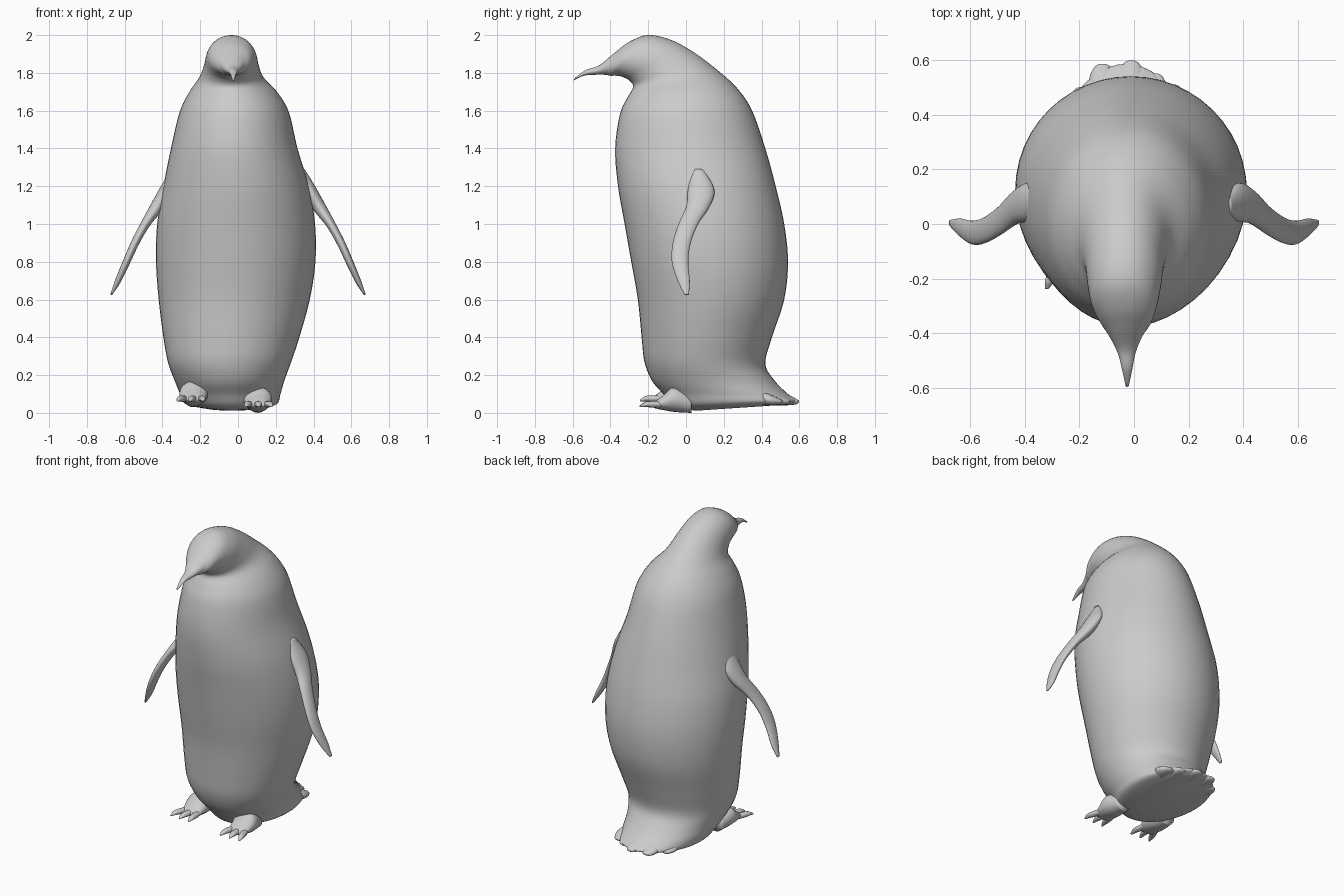
import bpy, bmesh, math
from mathutils import Vector


def catmull(p0, p1, p2, p3, t):
    return 0.5 * (2 * p1 + (p2 - p0) * t + (2 * p0 - 5 * p1 + 4 * p2 - p3) * t * t
                  + (3 * p1 - p0 - 3 * p2 + p3) * t ** 3)


def loft(name, rings, sides=32, steps=5):
    """Skin elliptical rings (end A, end B, half-width vector), smoothly interpolated."""
    keys = [[Vector(v) for v in r] for r in rings]
    n = len(keys)
    dense = []
    for i in range(n - 1):
        quad = [keys[max(0, min(n - 1, i + k))] for k in (-1, 0, 1, 2)]
        for s in range(steps):
            dense.append([catmull(*[q[c] for q in quad], s / steps) for c in range(3)])
    dense.append(keys[-1])
    bm = bmesh.new()
    loops = []
    for a, b, w in dense:
        mid, half = (a + b) / 2, (b - a) / 2
        loops.append([bm.verts.new(mid + half * math.cos(u) + w * math.sin(u))
                      for u in (2 * math.pi * k / sides for k in range(sides))])
    for lo, hi in zip(loops, loops[1:]):
        for k in range(sides):
            m = (k + 1) % sides
            bm.faces.new((lo[k], lo[m], hi[m], hi[k]))
    bm.faces.new(loops[0])
    bm.faces.new(loops[-1])
    bmesh.ops.recalc_face_normals(bm, faces=bm.faces)
    mesh = bpy.data.meshes.new(name)
    bm.to_mesh(mesh)
    bm.free()
    for p in mesh.polygons:
        p.use_smooth = True
    ob = bpy.data.objects.new(name, mesh)
    bpy.context.collection.objects.link(ob)
    return ob


# Body, head and beak: one skin whose rings tip forward into the beak
# front y, front z, back y, back z, half width, centre x
profile = [
    (0.06, 0.012, 0.55, 0.045, 0.15, -0.03),
    (-0.06, 0.03, 0.585, 0.065, 0.235, -0.03),
    (-0.12, 0.10, 0.54, 0.10, 0.265, -0.04),
    (-0.18, 0.17, 0.47, 0.17, 0.29, -0.045),
    (-0.22, 0.27, 0.42, 0.26, 0.325, -0.045),
    (-0.235, 0.4, 0.455, 0.4, 0.36, -0.035),
    (-0.255, 0.6, 0.52, 0.6, 0.40, -0.02),
    (-0.29, 0.8, 0.54, 0.8, 0.422, -0.012),
    (-0.325, 1.0, 0.52, 1.0, 0.418, -0.01),
    (-0.36, 1.2, 0.475, 1.2, 0.385, -0.01),
    (-0.375, 1.4, 0.42, 1.4, 0.335, -0.02),
    (-0.35, 1.58, 0.35, 1.6, 0.29, -0.02),
    (-0.31, 1.67, 0.27, 1.72, 0.235, -0.025),
    (-0.28, 1.725, 0.16, 1.82, 0.17, -0.035),
    (-0.30, 1.76, 0.04, 1.91, 0.145, -0.035),
    (-0.34, 1.78, -0.08, 1.975, 0.135, -0.035),
    (-0.37, 1.785, -0.2, 2.0, 0.12, -0.035),
    (-0.40, 1.785, -0.3, 1.965, 0.095, -0.03),
    (-0.43, 1.79, -0.38, 1.905, 0.062, -0.03),
    (-0.48, 1.79, -0.46, 1.84, 0.033, -0.027),
    (-0.54, 1.785, -0.53, 1.815, 0.018, -0.025),
    (-0.595, 1.76, -0.587, 1.775, 0.006, -0.025),
]
loft("body", [((c, yf, zf), (c, yb, zb), (w, 0, 0)) for yf, zf, yb, zb, w, c in profile], 48)

# Flippers: thin blades hanging outwards from the shoulders
blade = [  # x, z, front y, back y, half thickness
    (0.33, 1.28, 0.03, 0.10, 0.025),
    (0.38, 1.18, 0.01, 0.15, 0.035),
    (0.43, 1.09, 0.0, 0.125, 0.035),
    (0.49, 1.0, -0.04, 0.065, 0.025),
    (0.545, 0.9, -0.07, 0.025, 0.022),
    (0.59, 0.8, -0.075, 0.012, 0.02),
    (0.635, 0.7, -0.045, 0.02, 0.016),
    (0.672, 0.625, -0.008, 0.015, 0.005),
]
for side, label in ((-1, "left"), (1, "right")):
    loft("flipper_" + label,
         [((side * x, yf, z), (side * x, yb, z), (side * t * 0.88, 0, t * 0.45))
          for x, z, yf, yb, t in blade], 24)

# Feet: a low instep with three clawed toes each
for label, cx, z0, turn in (("left", -0.235, 0.03, -0.15), ("right", 0.105, 0.0, 0.05)):
    loft("foot_" + label, [
        ((cx, 0.03, z0), (cx, 0.03, z0 + 0.10), (0.05, 0, 0)),
        ((cx, -0.06, z0 + 0.005), (cx, -0.06, z0 + 0.14), (0.075, 0, 0)),
        ((cx, -0.12, z0 + 0.015), (cx, -0.12, z0 + 0.095), (0.068, 0, 0)),
        ((cx, -0.165, z0 + 0.025), (cx, -0.165, z0 + 0.06), (0.055, 0, 0)),
        ((cx, -0.18, z0 + 0.035), (cx, -0.18, z0 + 0.045), (0.035, 0, 0))], 20)
    for i in (-1, 0, 1):
        ang = turn + 0.22 * i
        rings = []
        for d, r, z in ((0, 0.02, 0.045), (0.05, 0.021, 0.045), (0.085, 0.017, 0.045),
                        (0.115, 0.006, 0.035)):
            x, y = cx + i * 0.042 + math.sin(ang) * d, -0.13 - math.cos(ang) * d
            rings.append(((x, y, z0 + z - r * 0.8), (x, y, z0 + z + r * 0.8), (r, 0, 0)))
        loft(f"toe_{label}_{i + 2}", rings, 12)

# Tail: flat feathers making the ragged rear edge
for i, (x, y) in enumerate(((-0.19, 0.50), (-0.115, 0.585), (-0.01, 0.597),
                            (0.075, 0.55), (0.14, 0.51))):
    bx = -0.03 + (x + 0.03) * 0.75
    loft(f"tail_feather_{i + 1}", [
        ((bx, 0.36, 0.04), (bx, 0.36, 0.14), (0.06, 0, 0)),
        ((x, y - 0.07, 0.04), (x, y - 0.07, 0.10), (0.05, 0, 0)),
        ((x, y - 0.015, 0.045), (x, y - 0.015, 0.075), (0.032, 0, 0)),
        ((x, y, 0.055), (x, y, 0.065), (0.012, 0, 0))], 16)
